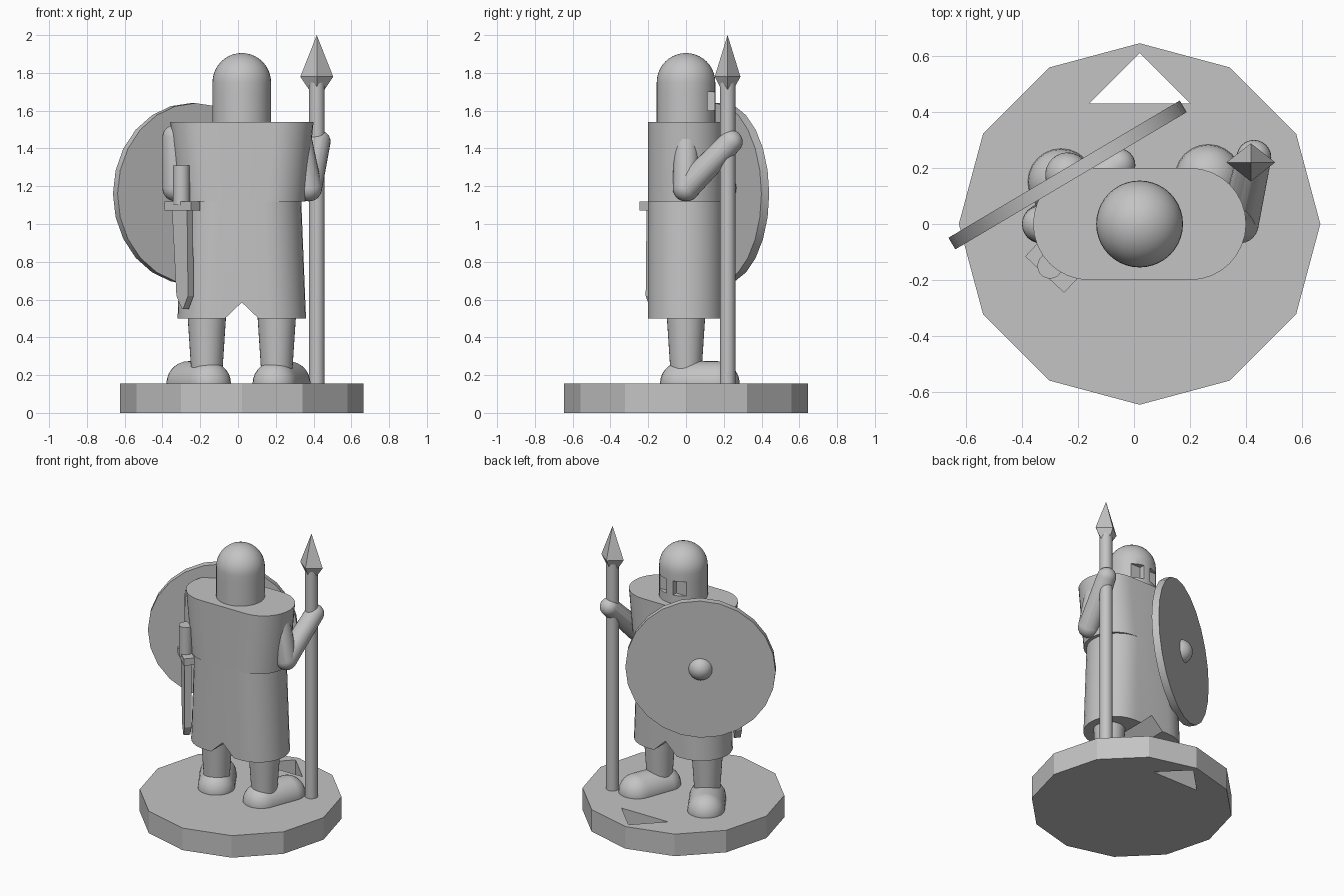
import bpy, bmesh, math
from mathutils import Matrix, Vector

old = bpy.data.objects.get("Cube")
if old:
    bpy.data.objects.remove(old, do_unlink=True)

GREY = (0.55, 0.55, 0.55, 1)
grey = bpy.data.materials.new("plain_grey")
grey.use_nodes = True
grey.diffuse_color = GREY
grey.node_tree.nodes["Principled BSDF"].inputs["Base Color"].default_value = GREY

CX = 0.02        # figure's centre line
FLOOR = 0.155    # top of the stand


def finish(name, bm, smooth=True):
    bmesh.ops.recalc_face_normals(bm, faces=bm.faces[:])
    mesh = bpy.data.meshes.new(name)
    bm.to_mesh(mesh)
    bm.free()
    mesh.materials.append(grey)
    ob = bpy.data.objects.new(name, mesh)
    bpy.context.collection.objects.link(ob)
    if smooth:
        shade(ob)
    return ob


def shade(ob):
    bpy.ops.object.select_all(action="DESELECT")
    ob.select_set(True)
    bpy.context.view_layer.objects.active = ob
    bpy.ops.object.shade_smooth_by_angle(angle=math.radians(29))


def cone(name, x, y, z0, z1, r0, r1, sides=32, smooth=True):
    bm = bmesh.new()
    bmesh.ops.create_cone(bm, cap_ends=True, segments=sides, radius1=r0, radius2=r1,
                          depth=z1 - z0, matrix=Matrix.Translation((x, y, (z0 + z1) / 2)))
    return finish(name, bm, smooth)


def loft(name, rings, smooth=True):
    """Skin a list of equal point loops and cap both ends."""
    bm = bmesh.new()
    loops = [[bm.verts.new(p) for p in ring] for ring in rings]
    n = len(loops[0])
    for a, b in zip(loops, loops[1:]):
        for i in range(n):
            j = (i + 1) % n
            bm.faces.new((a[i], a[j], b[j], b[i]))
    bm.faces.new(loops[0])
    bm.faces.new(loops[-1])
    return finish(name, bm, smooth)


def box(name, size, matrix):
    bm = bmesh.new()
    bmesh.ops.create_cube(bm, size=1, matrix=matrix @ Matrix.Diagonal((*size, 1)))
    return finish(name, bm, False)


def ball_points(x, y, z, r):
    bm = bmesh.new()
    bmesh.ops.create_uvsphere(bm, u_segments=24, v_segments=14, radius=r)
    points = [v.co + Vector((x, y, z)) for v in bm.verts]
    bm.free()
    return points


def limb(name, *balls):
    """Rounded limb: each consecutive pair of balls (x, y, z, r) is hulled."""
    bm = bmesh.new()
    for a, b in zip(balls, balls[1:]):
        verts = [bm.verts.new(p) for p in ball_points(*a) + ball_points(*b)]
        bmesh.ops.convex_hull(bm, input=verts)
    loose = [v for v in bm.verts if not v.link_faces]
    bmesh.ops.delete(bm, geom=loose, context="VERTS")
    return finish(name, bm)


def cut(target, cutter, smooth=True):
    mod = target.modifiers.new("cut", "BOOLEAN")
    mod.operation, mod.solver, mod.object = "DIFFERENCE", "EXACT", cutter
    bpy.context.view_layer.objects.active = target
    bpy.ops.object.modifier_apply(modifier=mod.name)
    bpy.data.objects.remove(cutter, do_unlink=True)
    if smooth:
        shade(target)


def stadium(half, z, r=0.2, n=16):
    pts = []
    for side in (1, -1):
        for i in range(n + 1):
            a = math.pi * (i / n - 0.5)
            pts.append((CX + side * (half - r + r * math.cos(a)), side * r * math.sin(a), z))
    return pts


# Stand with a triangular hole
stand = cone("stand", CX, 0, 0, FLOOR, 0.645, 0.645, 12, False)
tri = [(CX - 0.18, 0.43), (CX + 0.18, 0.43), (CX, 0.61)]
cut(stand, loft("hole_cutter", [[(x, y, z) for x, y in tri] for z in (-0.1, 0.3)], False), False)

# Tunic: skirt with a notch, and a wider torso
skirt = loft("skirt", [stadium(0.34, 0.5), stadium(0.315, 1.12)])
notch = [(CX - 0.11, 0.48), (CX + 0.11, 0.48), (CX, 0.585)]
cut(skirt, loft("notch_cutter", [[(x, y, z) for x, z in notch] for y in (-0.4, 0.4)], False))
loft("torso", [stadium(0.338, 1.12), stadium(0.38, 1.54)])

# Legs and shoes
for name, side, toe_x, toe_y in (("spear_side", 1, 0.265, 0.165), ("shield_side", -1, -0.26, 0.15)):
    x = CX + side * 0.185
    cone(name + "_leg", x, 0, 0.15, 0.53, 0.078, 0.103)
    limb(name + "_shoe", (x - side * 0.01, -0.02, FLOOR, 0.118), (toe_x, toe_y, FLOOR, 0.119))

# Helmet with domed top, and eye openings either side of a nose guard
profile = [(0.155, 1.5), (0.155, 1.6), (0.155, 1.7)]
profile += [(0.155 * math.cos(a), 1.75 + 0.155 * math.sin(a))
            for a in (math.pi / 2 * i / 10 for i in range(10))]
profile.append((0.003, 1.905))
helmet = loft("helmet", [[(CX + r * math.cos(math.tau * i / 40), r * math.sin(math.tau * i / 40), z)
                          for i in range(40)] for r, z in profile])
for side in (-1, 1):
    cut(helmet, box("eye_cutter", (0.12, 0.1, 0.1),
                    Matrix.Translation((CX + side * 0.085, 0.165, 1.65))))

# Arms
limb("spear_arm", (0.33, 0, 1.43, 0.065), (0.375, 0, 1.19, 0.07), (0.428, 0.238, 1.435, 0.062))
limb("shield_arm", (-0.335, 0, 1.46, 0.065), (-0.33, 0, 1.19, 0.07), (-0.055, 0.21, 1.19, 0.06))

# Spear
cone("spear_shaft", 0.417, 0.22, 0.15, 1.75, 0.041, 0.041, 24)
for name, z0, z1, r0, r1 in (("spear_tip", 1.78, 2.0, 1, 0), ("spear_tip_base", 1.65, 1.78, 0, 1)):
    bm = bmesh.new()
    bmesh.ops.create_cone(bm, cap_ends=True, segments=4, radius1=r0, radius2=r1, depth=z1 - z0)
    bmesh.ops.remove_doubles(bm, verts=bm.verts[:], dist=0.001)
    bmesh.ops.transform(bm, verts=bm.verts[:], matrix=Matrix.Translation((0.417, 0.22, (z0 + z1) / 2))
                        @ Matrix.Diagonal((0.087, 0.068, 1, 1)))
    finish(name, bm, False)

# Shield turned outward, with a round boss
normal = Vector((-0.51, 0.86, 0)).normalized()
place = Matrix.Translation((-0.237, 0.175, 1.16)) @ normal.to_track_quat("Z", "Y").to_matrix().to_4x4()
bm = bmesh.new()
bmesh.ops.create_cone(bm, cap_ends=True, segments=24, radius1=0.48, radius2=0.48,
                      depth=0.048, matrix=place)
finish("shield", bm)
bm = bmesh.new()
bmesh.ops.create_uvsphere(bm, u_segments=24, v_segments=14, radius=0.08, matrix=place)
finish("shield_boss", bm)

# Sword hanging at the hip
hip = Matrix.Translation((-0.295, -0.155, 0)) @ Matrix.Rotation(math.radians(-43), 4, "Z")
cone("sword_grip", -0.3, -0.15, 1.1, 1.31, 0.045, 0.045, 20)
box("sword_guard", (0.19, 0.07, 0.048), hip @ Matrix.Translation((0, 0, 1.095)))
blade = []
for z, w, dx in ((1.09, 0.055, 0), (0.62, 0.042, 0.02), (0.55, 0.004, 0.022)):
    blade.append([hip @ Vector((dx + sx * w, sy * 0.022, z))
                  for sx, sy in ((-1, -1), (1, -1), (1, 1), (-1, 1))])
loft("sword_blade", blade, False)
